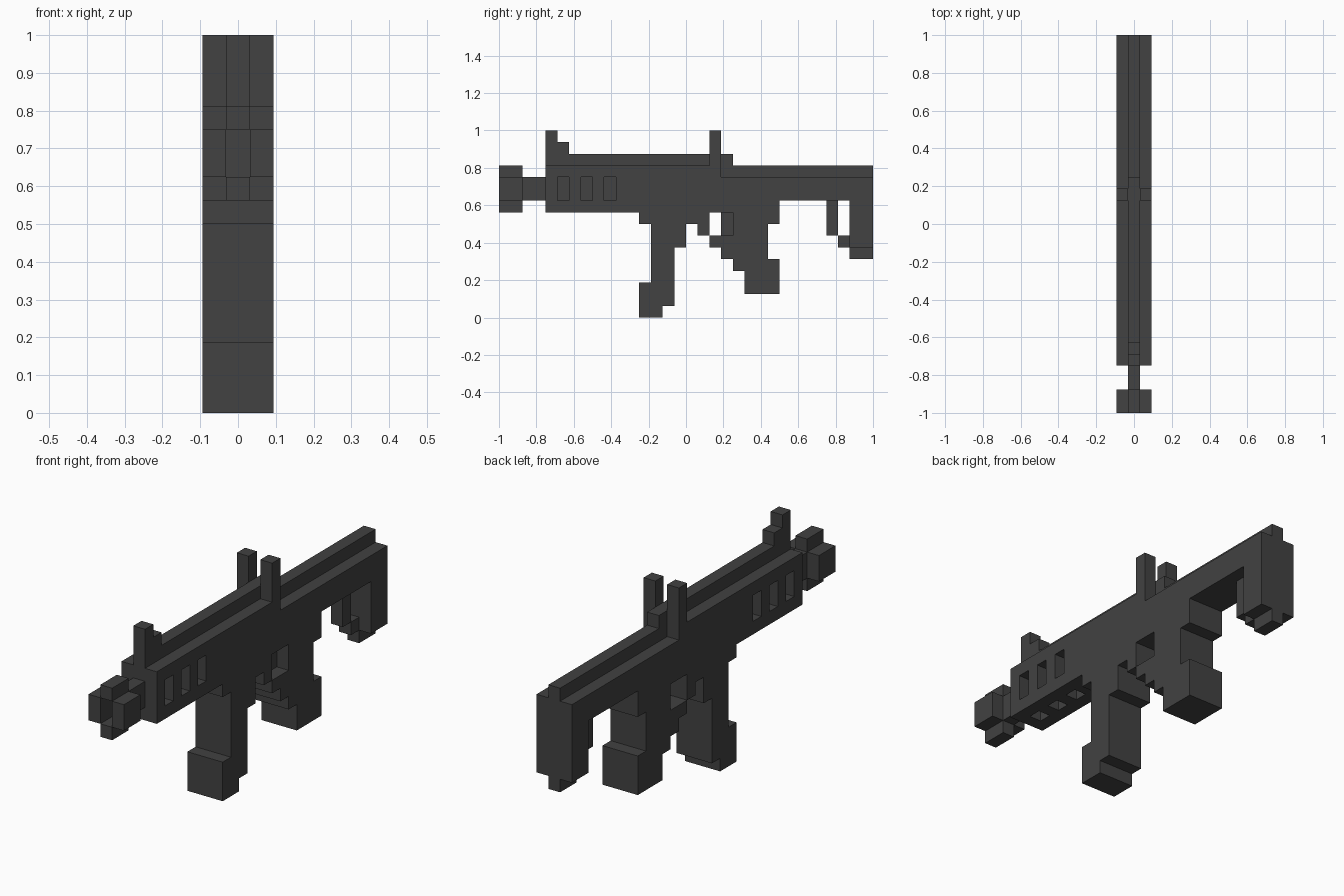
import bpy
import bmesh
from mathutils import Vector

cube = bpy.data.objects.get("Cube")
if cube:
    bpy.data.objects.remove(cube, do_unlink=True)

U = 1 / 16                       # edge of one building block
ORIGIN = Vector((-1.5 * U, -1.0, 0.0))

grey = bpy.data.materials.new("dark grey")
GREY = (0.054, 0.054, 0.054, 1)
grey.diffuse_color = GREY
grey.use_nodes = True
bsdf = grey.node_tree.nodes["Principled BSDF"]
bsdf.inputs["Base Color"].default_value = GREY
bsdf.inputs["Roughness"].default_value = 0.8

FULL, MID, SIDES = (0, 1, 2), (1,), (0, 2)   # block columns across the width


def blocks(cols, y0, y1, z0, z1):
    """Grid cells filled by a box, in block units."""
    return {(x, y, z) for x in cols for y in range(y0, y1) for z in range(z0, z1)}


def join(*boxes):
    return set().union(*(blocks(*b) for b in boxes))


parts = {}

# Muzzle: four blocks around an open bore, then the barrel
parts["muzzle"] = join((SIDES, 0, 2, 10, 12), (MID, 0, 2, 9, 10), (MID, 0, 2, 12, 13))
parts["barrel"] = join((MID, 2, 4, 10, 12))

# Receiver with side and bottom vents
receiver = join((FULL, 4, 24, 9, 12), (FULL, 24, 32, 10, 12),
                (SIDES, 4, 19, 12, 13), (MID, 4, 32, 12, 13))
for y in (5, 7, 9):
    receiver -= blocks(SIDES, y, y + 1, 10, 12)
    receiver -= blocks(MID, y, y + 1, 9, 10)
parts["receiver"] = receiver

# Top rail and sights
parts["top_rail"] = join((MID, 4, 20, 13, 14))
parts["front_sight"] = join((MID, 4, 5, 14, 16), (MID, 5, 6, 14, 15))
parts["rear_sight"] = join((SIDES, 18, 19, 13, 16))

# Magazine under the front half
parts["magazine"] = join((FULL, 12, 17, 8, 9), (FULL, 13, 15, 3, 8), (FULL, 15, 16, 6, 8),
                         (FULL, 12, 14, 0, 3), (FULL, 14, 15, 1, 3))

# Trigger, guard and rear grip
parts["trigger"] = join((FULL, 17, 18, 7, 9))
parts["trigger_guard"] = join((FULL, 18, 19, 6, 7), (FULL, 19, 20, 5, 7), (MID, 19, 20, 7, 9))
parts["grip"] = join((FULL, 20, 21, 4, 9), (FULL, 21, 23, 2, 9),
                     (FULL, 23, 24, 2, 5), (FULL, 23, 24, 8, 9))

# Shoulder stock with a thin inner brace
parts["stock"] = join((FULL, 30, 32, 6, 10), (MID, 30, 32, 5, 6))
parts["stock_brace"] = join((MID, 28, 29, 7, 10), (MID, 29, 30, 6, 7))

filled = set().union(*parts.values())


def build(name, cells):
    """Skin the outside of a part, leaving out faces hidden by its neighbours."""
    bm = bmesh.new()
    verts = {}

    def vert(p):
        key = tuple(p)
        if key not in verts:
            verts[key] = bm.verts.new(ORIGIN + Vector(p) * U)
        return verts[key]

    for c in sorted(cells):
        for axis in range(3):
            a, b = (axis + 1) % 3, (axis + 2) % 3
            for side in (0, 1):
                near = list(c)
                near[axis] += 2 * side - 1
                if tuple(near) in filled:
                    continue
                ring = []
                for da, db in ((0, 0), (1, 0), (1, 1), (0, 1)):
                    p = list(c)
                    p[axis] += side
                    p[a] += da
                    p[b] += db
                    ring.append(vert(p))
                bm.faces.new(ring if side else ring[::-1])
    bmesh.ops.dissolve_limit(bm, angle_limit=0.01, verts=bm.verts[:], edges=bm.edges[:])
    mesh = bpy.data.meshes.new(name)
    bm.to_mesh(mesh)
    bm.free()
    mesh.materials.append(grey)
    bpy.context.scene.collection.objects.link(bpy.data.objects.new(name, mesh))


for part_name, part_cells in parts.items():
    build(part_name, part_cells)
